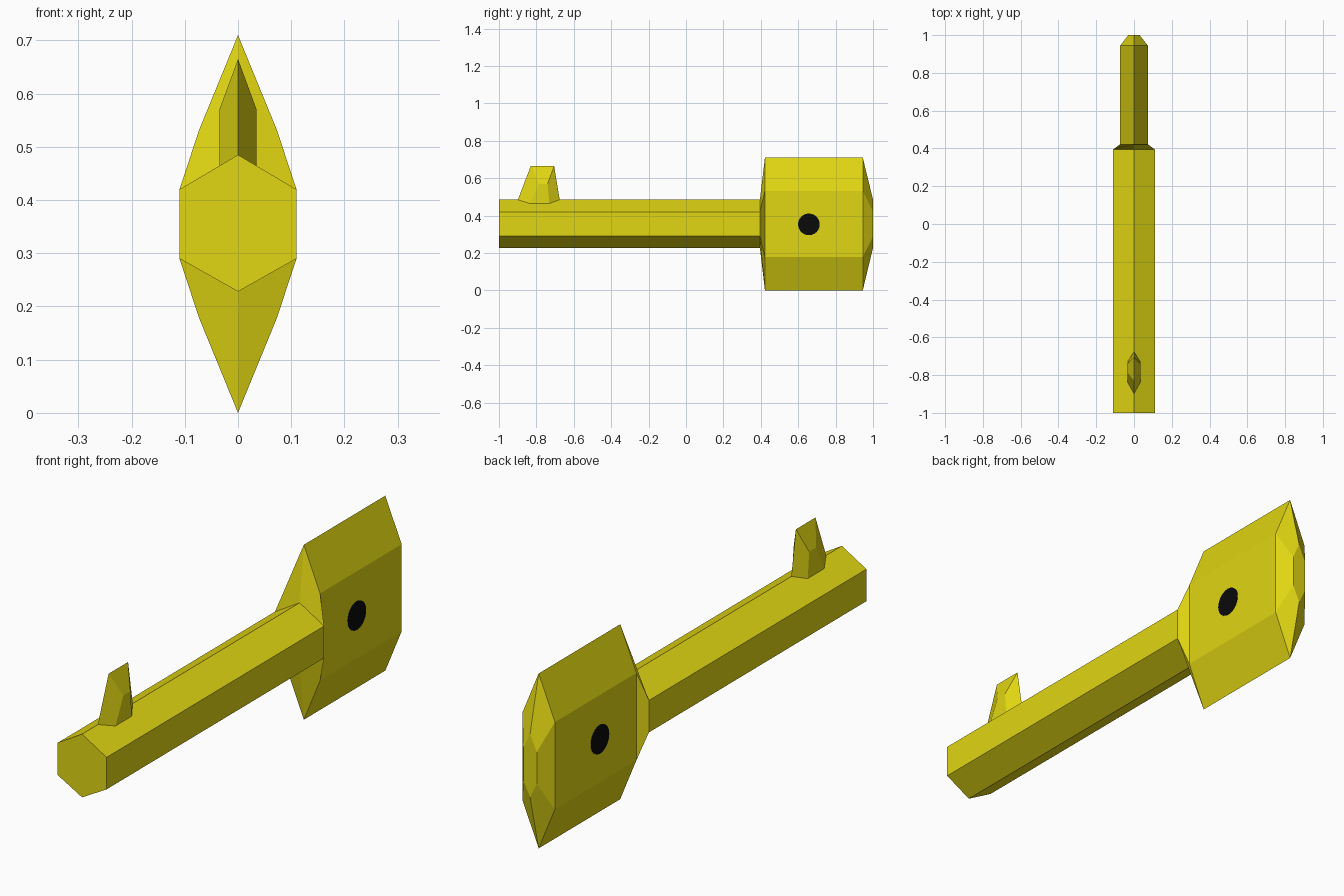
import bpy, bmesh, math

if "Cube" in bpy.data.objects:
    bpy.data.objects.remove(bpy.data.objects["Cube"])


def material(name, rgb):
    m = bpy.data.materials.new(name)
    m.diffuse_color = (*rgb, 1)
    m.use_nodes = True
    m.node_tree.nodes["Principled BSDF"].inputs["Base Color"].default_value = m.diffuse_color
    return m


def loft(name, rings, mat):
    """Skin a list of equal-length rings and cap both ends."""
    bm = bmesh.new()
    loops = [[bm.verts.new(p) for p in ring] for ring in rings]
    n = len(loops[0])
    for a, b in zip(loops, loops[1:]):
        for i in range(n):
            j = (i + 1) % n
            bm.faces.new((a[i], a[j], b[j], b[i]))
    bm.faces.new(loops[0])
    bm.faces.new(loops[-1])
    bmesh.ops.recalc_face_normals(bm, faces=bm.faces)
    me = bpy.data.meshes.new(name)
    bm.to_mesh(me)
    bm.free()
    me.materials.append(mat)
    ob = bpy.data.objects.new(name, me)
    bpy.context.collection.objects.link(ob)
    return ob


def hexagon(y, w, top, upper, lower, bottom):
    """Pointed hexagon section across the key at a given y."""
    return [(0, y, top), (w, y, upper), (w, y, lower),
            (0, y, bottom), (-w, y, lower), (-w, y, upper)]


def plan_hexagon(w, y0, y1, y2, y3, z_mid, z_side):
    """Hexagon seen from above, with its ends and sides at separate heights."""
    return [(0, y0, z_mid), (w, y1, z_side), (w, y2, z_side),
            (0, y3, z_mid), (-w, y2, z_side), (-w, y1, z_side)]


gold = material("yellow gold", (0.75, 0.67, 0.006))
black = material("black", (0.003, 0.003, 0.003))

# Shaft flaring into the flat, tall bow
loft("shaft_and_bow", [
    hexagon(-1.0, 0.11, 0.485, 0.42, 0.29, 0.228),
    hexagon(0.395, 0.11, 0.485, 0.42, 0.29, 0.228),
    hexagon(0.422, 0.073, 0.71, 0.532, 0.178, 0.0),
    hexagon(0.945, 0.073, 0.71, 0.532, 0.178, 0.0),
    hexagon(1.0, 0.03, 0.485, 0.42, 0.29, 0.228),
], gold)

# Tooth: tapered prism ending in a ridge
tooth = loft("tooth", [
    plan_hexagon(0.035, -0.90, -0.84, -0.73, -0.675, 0.482, 0.455),
    plan_hexagon(0.035, -0.83, -0.785, -0.74, -0.705, 0.665, 0.57),
], gold)
bm = bmesh.new()
bm.from_mesh(tooth.data)
for z_high in (True, False):
    # split each folded cap along its centre line
    cap = [f for f in bm.faces if len(f.verts) == 6
           and (f.calc_center_median().z > 0.53) == z_high]
    for f in cap:
        ends = [v for v in f.verts if abs(v.co.x) < 1e-5]
        bmesh.utils.face_split(f, ends[0], ends[1])
bm.to_mesh(tooth.data)
bm.free()

# Black eyelet through the bow
bpy.ops.mesh.primitive_cylinder_add(vertices=24, radius=0.058, depth=0.15,
                                    location=(0, 0.657, 0.353),
                                    rotation=(0, math.pi / 2, 0))
eyelet = bpy.context.object
eyelet.name = "eyelet"
eyelet.data.materials.append(black)
